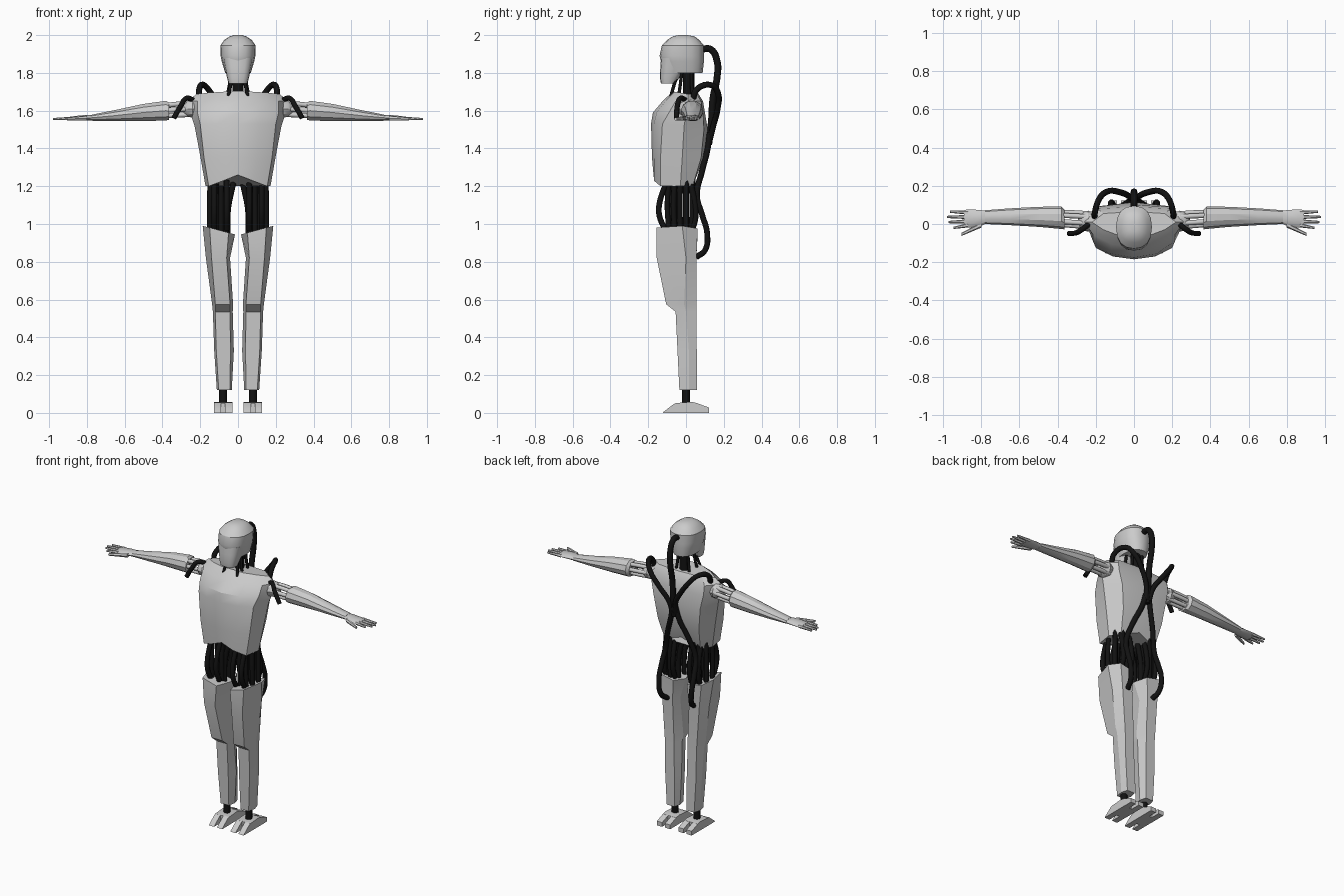
import bpy, bmesh, math

def mat(name, v):
    m = bpy.data.materials.new(name)
    m.diffuse_color = (v, v, v, 1)
    return m

GREY = mat("light_grey", 0.6)
BLACK = mat("rubber_black", 0.006)

def finish(ob, m, mirror, angle=30):
    ob.data.materials.append(m)
    if mirror:
        ob.modifiers.new("mirror", 'MIRROR')
    if ob.type == 'MESH':
        bpy.ops.object.select_all(action='DESELECT')
        bpy.context.view_layer.objects.active = ob
        ob.select_set(True)
        bpy.ops.object.shade_smooth_by_angle(angle=math.radians(angle))
    return ob

def loft(name, stacks, m=GREY, mirror=False, angle=30):
    """Skin one or more stacks of closed rings and cap the ends."""
    bm = bmesh.new()
    for rings in stacks:
        vs = [[bm.verts.new(p) for p in r] for r in rings]
        n = len(vs[0])
        for a, b in zip(vs, vs[1:]):
            for i in range(n):
                j = (i + 1) % n
                bm.faces.new((a[i], a[j], b[j], b[i]))
        bm.faces.new(vs[0][::-1])
        bm.faces.new(vs[-1])
    bmesh.ops.recalc_face_normals(bm, faces=bm.faces)
    me = bpy.data.meshes.new(name)
    bm.to_mesh(me)
    bm.free()
    ob = bpy.data.objects.new(name, me)
    bpy.context.collection.objects.link(ob)
    return finish(ob, m, mirror, angle)

def tubes(name, paths, radius, m=BLACK, mirror=True):
    """Smooth round hoses, one spline for each path."""
    cu = bpy.data.curves.new(name, 'CURVE')
    cu.dimensions = '3D'
    cu.bevel_depth = radius
    cu.bevel_resolution = 2
    cu.use_fill_caps = True
    cu.resolution_u = 6
    for path in paths:
        sp = cu.splines.new('BEZIER')
        sp.bezier_points.add(len(path) - 1)
        for bp, p in zip(sp.bezier_points, path):
            bp.co = p
            bp.handle_left_type = bp.handle_right_type = 'AUTO'
    ob = bpy.data.objects.new(name, cu)
    bpy.context.collection.objects.link(ob)
    return finish(ob, m, mirror)

def oval_z(z, y0, y1, rx, n=16, power=0.85):
    pts = []
    for i in range(n):
        a = math.tau * i / n
        c, s = math.cos(a), math.sin(a)
        pts.append((rx * math.copysign(abs(c) ** power, c),
                    (y0 + y1) / 2 + (y1 - y0) / 2 * math.copysign(abs(s) ** power, s), z))
    return pts

def oval_x(x, y0, y1, z0, z1, n=10):
    return [(x, (y0 + y1) / 2 + (y1 - y0) / 2 * math.cos(math.tau * i / n),
             (z0 + z1) / 2 + (z1 - z0) / 2 * math.sin(math.tau * i / n)) for i in range(n)]

# Head: skull and jaw
loft("skull", [[oval_z(*r) for r in (
    (1.80, -0.115, 0.088, 0.068), (1.86, -0.132, 0.095, 0.086), (1.89, -0.140, 0.095, 0.092),
    (1.945, -0.128, 0.095, 0.094), (1.975, -0.098, 0.070, 0.072), (1.993, -0.07, 0.045, 0.045),
    (2.0, -0.04, 0.01, 0.02))]])
loft("jaw", [[oval_z(*r, power=0.7) for r in (
    (1.745, -0.133, -0.055, 0.05), (1.775, -0.138, -0.035, 0.058), (1.83, -0.136, 0.0, 0.07),
    (1.88, -0.132, 0.02, 0.08))]])

# Torso: half rings from front centre to back centre, mirrored into full rings
def full_ring(half):
    return list(half) + [(-x, y, z) for x, y, z in half[-2:0:-1]]

torso = [
    [(0, -.172, 1.26), (.08, -.168, 1.228), (.155, -.135, 1.2), (.172, -.03, 1.2), (.13, .035, 1.2), (0, .05, 1.25)],
    [(0, -.18, 1.35), (.10, -.17, 1.35), (.18, -.135, 1.35), (.198, -.02, 1.35), (.15, .08, 1.35), (0, .095, 1.35)],
    [(0, -.185, 1.53), (.11, -.17, 1.53), (.20, -.125, 1.53), (.23, -.01, 1.52), (.17, .095, 1.5), (0, .115, 1.5)],
    [(0, -.175, 1.59), (.12, -.155, 1.59), (.215, -.09, 1.59), (.25, 0, 1.58), (.19, .09, 1.59), (0, .10, 1.59)],
    [(0, -.12, 1.655), (.12, -.105, 1.655), (.215, -.055, 1.65), (.262, .01, 1.655), (.19, .08, 1.65), (0, .09, 1.65)],
    [(0, -.065, 1.705), (.08, -.06, 1.70), (.16, -.03, 1.695), (.22, .01, 1.688), (.16, .055, 1.69), (0, .065, 1.69)],
]
loft("torso", [[full_ring(r) for r in torso]], angle=25)

# Legs: six-sided shells (front outer, outer, back outer, back inner, inner, front inner)
def leg_ring(z, fo, o, bo, bi, i, fi, yf, ym, yb, drop=0):
    return [(fo, yf, z - drop * .2), (o, ym, z), (bo, yb, z - drop * .3), (bi, yb, z - drop * .8),
            (i, ym, z - drop), (fi, yf, z - drop * .8)]

loft("thigh_and_shin", [[leg_ring(*r) for r in (
    (.99, .15, .187, .155, .05, .016, .05, -.155, -.02, .062, .045),
    (.82, .14, .170, .135, .06, .042, .06, -.155, .0, .055),
    (.575, .12, .137, .118, .05, .026, .042, -.105, -.01, .055),
    (.535, .12, .133, .115, .05, .028, .042, -.055, .0, .055),
    (.33, .115, .126, .112, .045, .022, .04, -.045, .015, .057),
    (.12, .102, .112, .10, .045, .033, .043, -.035, .015, .058))]], mirror=True, angle=20)
tubes("ankle", [[(.079, .0, .045), (.079, .0, .09), (.079, .0, .14)]], .021)

# Feet: centre block with forked toes and heels
def block(profile, x0, x1):
    return [[(x, y, z) for y, z in profile] for x in (x0, x1)]

mid = [(-.055, 0), (.06, 0), (.06, .052), (.03, .058), (-.055, .052)]
toe = [(-.122, 0), (-.05, 0), (-.05, .054), (-.065, .047), (-.118, .006)]
heel = [(.055, 0), (.122, 0), (.122, .028), (.055, .053)]
loft("foot", [block(mid, .03, .127)] + [block(p, a, b) for p in (toe, heel)
     for a, b in ((.03, .068), (.089, .127))], mirror=True)

# Waist tubes: straight core, bowed front and back, slanted inner pair
waist = []
for x, y in ((.15, -.06), (.15, 0), (.125, -.09), (.12, .03), (.118, -.03), (.065, -.07), (.065, .0), (.09, .035)):
    waist.append([(x * .97, y, 1.24), (x, y * 1.1, 1.1), (x, y, .955)])
for x in (.06, .125):
    waist.append([(x, -.10, 1.23), (x, -.142, 1.10), (x, -.14, 1.04), (x, -.11, .97)])
    waist.append([(x, .02, 1.23), (x, .048, 1.10), (x, .05, 1.03), (x, .03, .96)])
for y in (-.06, .0):
    waist.append([(.012, y, 1.265), (.035, y, 1.17), (.052, y, 1.08), (.055, y, .95)])
tubes("waist_tubes", waist, .015)

# Neck tubes
tubes("neck_tubes", [
    [(.03, -.05, 1.78), (.04, -.065, 1.73), (.055, -.085, 1.66)],
    [(.04, -.02, 1.82), (.045, -.03, 1.74), (.06, -.04, 1.67)],
    [(.035, .03, 1.82), (.04, .03, 1.74), (.05, .035, 1.67)]], .009)
tubes("neck_core", [[(0, .015, 1.83), (0, .015, 1.75), (0, .015, 1.67)]], .03, mirror=False)

# Back hoses: head, shoulders and hips, meeting on the upper back
tubes("head_hose", [[(0, .08, 1.925), (0, .13, 1.925), (0, .165, 1.86), (0, .165, 1.78), (0, .142, 1.66),
                     (0, .135, 1.55), (0, .12, 1.42)]], .018, mirror=False)
tubes("shoulder_hose", [[(.205, .035, 1.66), (.205, .06, 1.715), (.18, .135, 1.735), (.14, .17, 1.69),
                         (.08, .168, 1.61), (.025, .145, 1.52), (.012, .125, 1.44)]], .016)
tubes("hip_hose", [[(.012, .125, 1.48), (.03, .115, 1.40), (.075, .085, 1.28), (.11, .058, 1.15),
                    (.12, .085, 1.05), (.12, .112, .95), (.11, .10, .86), (.095, .055, .825)]], .016)

# Shoulder joint and upper arm rods
loft("shoulder_joint", [[oval_x(.24 + .055 * math.sin(t), .015 - .055 * math.cos(t), .015 + .055 * math.cos(t),
     1.61 - .05 * math.cos(t), 1.61 + .05 * math.cos(t)) for t in (-1.3, -.8, 0, .5, .9, 1.3)]], mirror=True)
tubes("upper_arm_rods", [[(.22, .02 + .032 * math.cos(a), 1.61 + .032 * math.sin(a)),
                          (.31, .025 + .034 * math.cos(a), 1.606 + .034 * math.sin(a)),
                          (.40, .03 + .03 * math.cos(a), 1.60 + .03 * math.sin(a))]
                         for a in (math.tau * i / 6 for i in range(6))], .013, GREY)
tubes("arm_hose", [[(.235, .0, 1.655), (.275, -.03, 1.665), (.30, -.045, 1.63), (.34, -.05, 1.56)]], .014)

# Forearm sleeve and palm
loft("forearm", [[oval_x(*r) for r in (
    (.365, -.028, .075, 1.55, 1.645), (.38, -.026, .092, 1.545, 1.655), (.50, -.015, .090, 1.543, 1.638),
    (.65, -.006, .082, 1.543, 1.605), (.78, .0, .072, 1.546, 1.578))]], mirror=True)
loft("palm", [[oval_x(*r, n=8) for r in (
    (.77, .005, .068, 1.547, 1.577), (.81, -.015, .074, 1.547, 1.577), (.86, -.018, .076, 1.547, 1.572),
    (.89, -.015, .074, 1.55, 1.568))]], mirror=True)

# Fingers and thumb: tapered six-sided rods along x
def finger(x0, x1, y0, y1, r0=.011, r1=.006):
    out = []
    for t in (0, .5, 1):
        y, r = y0 + (y1 - y0) * t, r0 + (r1 - r0) * t
        z = 1.559 - .003 * t
        out.append(oval_x(x0 + (x1 - x0) * t, y - r, y + r, z - r, z + r, n=6))
    return out

loft("fingers", [finger(.87, .965, .06, .065), finger(.87, .98, .037, .037), finger(.87, .973, .014, .01),
                 finger(.87, .945, -.007, -.02), finger(.80, .905, -.005, -.055, .014, .008)], mirror=True)
